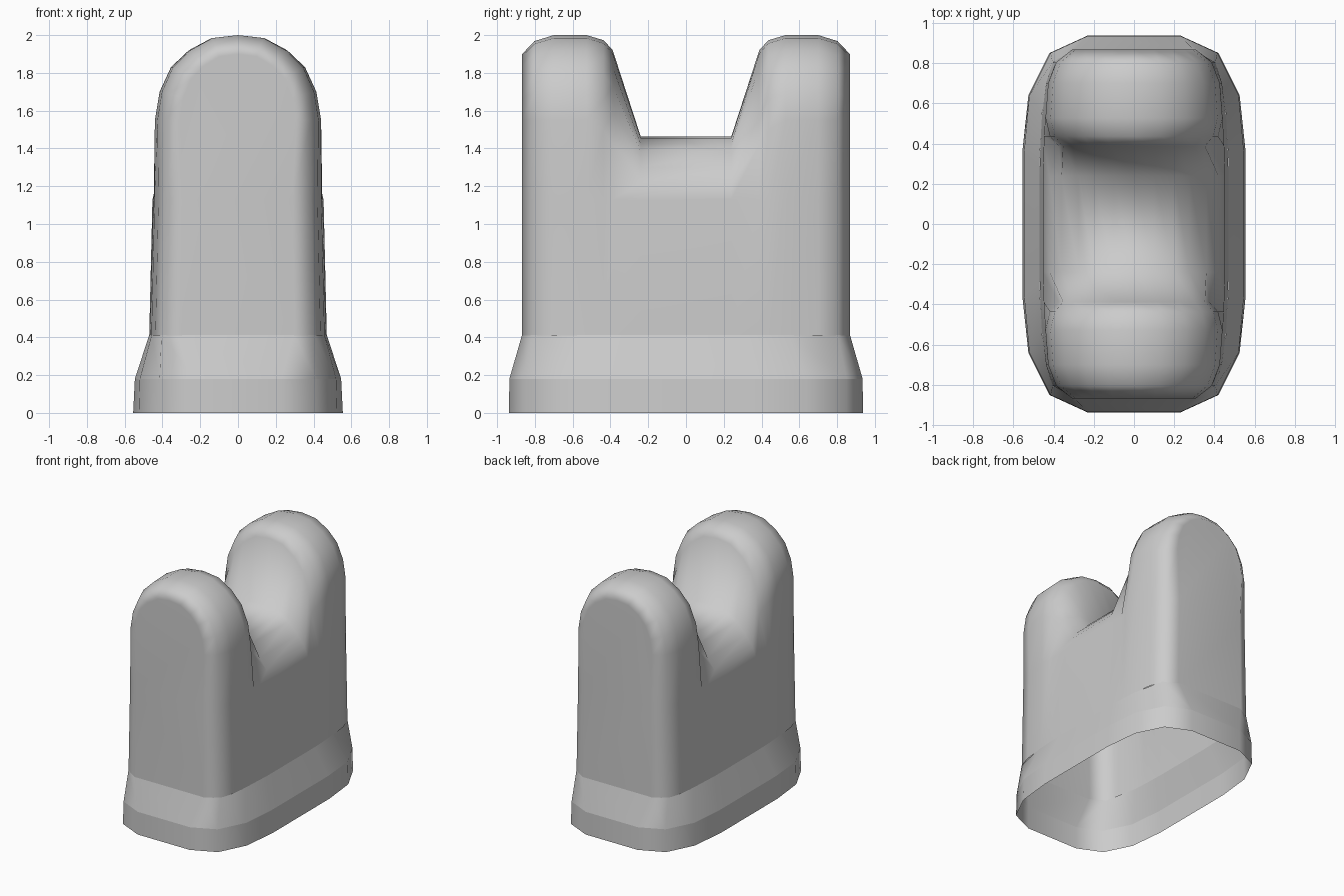
import bpy, bmesh

if "Cube" in bpy.data.objects:
    bpy.data.objects.remove(bpy.data.objects["Cube"])

mat = bpy.data.materials.new("light grey")
mat.diffuse_color = (0.6, 0.6, 0.6, 1)
mat.use_nodes = True
mat.node_tree.nodes["Principled BSDF"].inputs["Base Color"].default_value = mat.diffuse_color


def finish(name, bm):
    bmesh.ops.recalc_face_normals(bm, faces=bm.faces)
    for f in bm.faces:
        f.smooth = True
    me = bpy.data.meshes.new(name)
    bm.to_mesh(me)
    bm.free()
    me.materials.append(mat)
    ob = bpy.data.objects.new(name, me)
    bpy.context.collection.objects.link(ob)
    mod = ob.modifiers.new("weighted_normals", 'WEIGHTED_NORMAL')
    mod.keep_sharp = True
    return ob


def bridge(bm, a, b, closed):
    n = len(a)
    for i in range(n if closed else n - 1):
        j = (i + 1) % n
        bm.faces.new((a[i], a[j], b[j], b[i]))


# Body: arched cross-sections lofted along y, dipping into a saddle
ARCH = [(0.14, 1.984), (0.26, 1.92), (0.355, 1.83), (0.415, 1.70), (0.44, 1.55)]
SADDLE = [(0.10, 1.455), (0.20, 1.425), (0.275, 1.385), (0.36, 1.30), (0.42, 1.22)]


def section(width, top, wall, spring=1.55):
    k = (top - spring) / 0.45
    arch = [(x * width, spring + (z - 1.55) * k) for x, z in ARCH]
    return [(0, top)] + arch + [(0.453 * wall, 1.13), (0.47 * wall, 0.41)]


half = [  # y, half section from the crown down to the foot
    (0.867, section(0.70, 1.90, 0.64)),
    (0.803, section(0.88, 1.968, 0.86)),
    (0.70, section(0.97, 2.0, 0.93)),
    (0.527, section(1.0, 2.0, 0.975)),
    (0.436, section(0.95, 1.973, 0.985, 1.50)),
    (0.388, section(0.85, 1.92, 0.99, 1.42)),
    (0.24, [(0, 1.464)] + SADDLE + [(0.453, 1.13), (0.47, 0.41)]),
]
loft = half + [(-y, s) for y, s in reversed(half)]
bm = bmesh.new()
rows = []
for y, s in loft:
    pts = [(-x, z) for x, z in reversed(s[1:])] + s
    rows.append([bm.verts.new((x, y, z)) for x, z in pts])
for a, b in zip(rows, rows[1:]):
    bridge(bm, a, b, False)
bm.faces.new(rows[0])
bm.faces.new(rows[-1])
finish("body", bm)


# Plinth: rounded sixteen-sided rings, open underneath
def ring(bm, quarter, z):
    right = quarter + [(x, -y) for x, y in reversed(quarter)]
    pts = right + [(-x, -y) for x, y in right]
    return [bm.verts.new((x, y, z)) for x, y in pts]


FOOT = [(0.23, 0.937), (0.42, 0.85), (0.525, 0.64), (0.555, 0.36)]
RIM = [(0.23, 0.935), (0.415, 0.85), (0.52, 0.64), (0.546, 0.36)]
NECK = [(0.295, 0.868), (0.405, 0.803), (0.457, 0.55), (0.47, 0.30)]
for name, lo, z0, hi, z1 in [("base_band", FOOT, 0, RIM, 0.18),
                             ("sloped_collar", RIM, 0.18, NECK, 0.413)]:
    bm = bmesh.new()
    bridge(bm, ring(bm, lo, z0), ring(bm, hi, z1), True)
    finish(name, bm)
